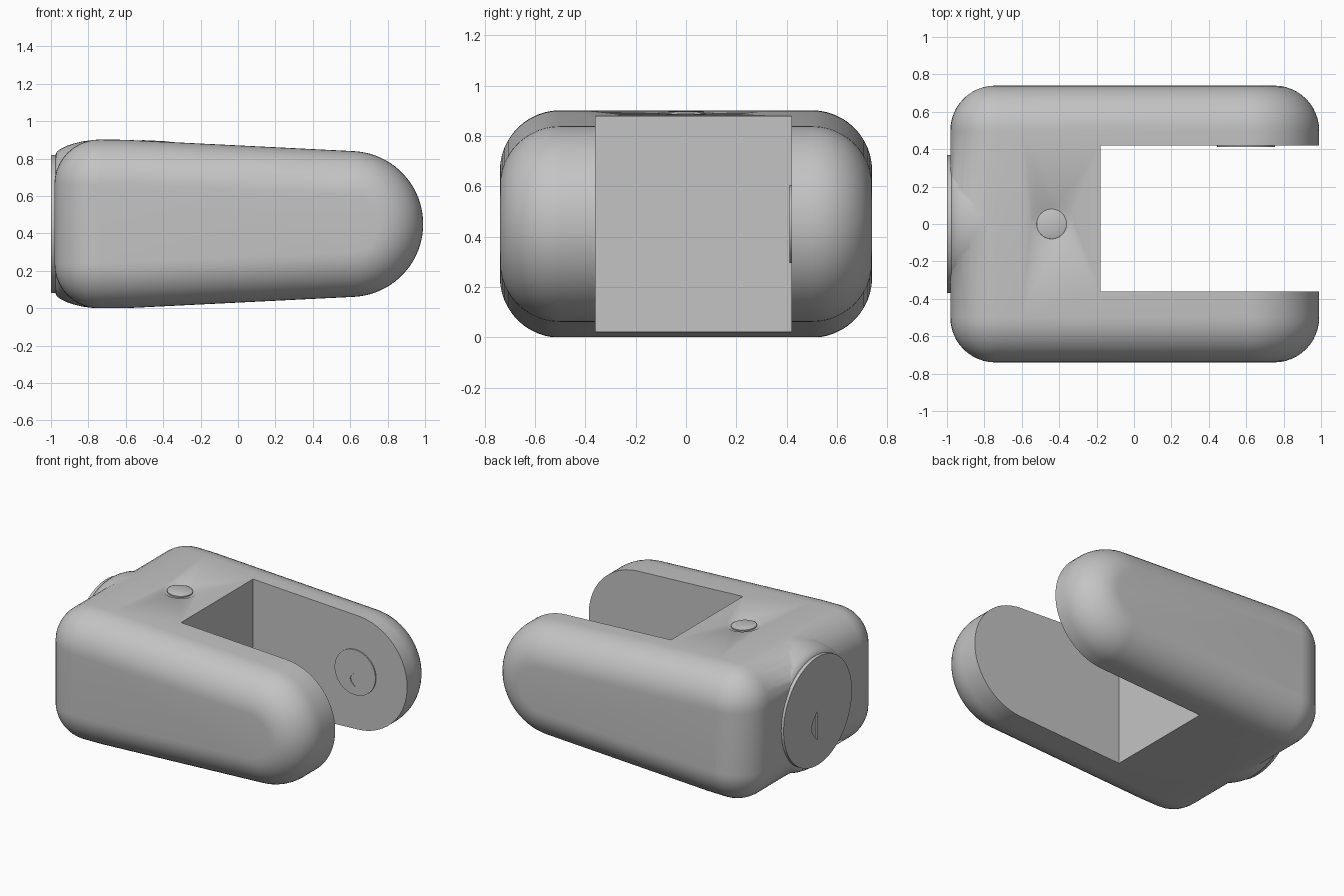
import bpy, bmesh, math
from mathutils import Matrix, Vector

if "Cube" in bpy.data.objects:
    bpy.data.objects.remove(bpy.data.objects["Cube"])

grey = bpy.data.materials.new("plain_grey")
grey.diffuse_color = (0.55, 0.55, 0.55, 1)
grey.use_nodes = True
grey.node_tree.nodes["Principled BSDF"].inputs["Base Color"].default_value = grey.diffuse_color
MID = 0.45  # height of the centre line


def finish(name, bm):
    bmesh.ops.recalc_face_normals(bm, faces=bm.faces)
    me = bpy.data.meshes.new(name)
    bm.to_mesh(me)
    bm.free()
    me.materials.append(grey)
    ob = bpy.data.objects.new(name, me)
    bpy.context.collection.objects.link(ob)
    return ob


def loft(name, rings):
    """Skin a list of equal closed rings and cap both ends."""
    bm = bmesh.new()
    vs = [[bm.verts.new(p) for p in r] for r in rings]
    for a, b in zip(vs, vs[1:]):
        for i in range(len(a)):
            j = (i + 1) % len(a)
            bm.faces.new((a[i], a[j], b[j], b[i]))
    bm.faces.new(vs[0])
    bm.faces.new(vs[-1])
    return finish(name, bm)


def turned(name, profile, axis, origin, seg=64):
    """Turn (distance, radius) pairs around an axis."""
    rot = Vector((0, 0, 1)).rotation_difference(Vector(axis)).to_matrix()
    rings = [[rot @ Vector((r * math.cos(2 * math.pi * k / seg),
                            r * math.sin(2 * math.pi * k / seg), h)) + Vector(origin)
              for k in range(seg)] for h, r in profile]
    return loft(name, rings)


def box(name, lo, hi):
    bm = bmesh.new()
    bmesh.ops.create_cube(bm, size=1)
    lo, hi = Vector(lo), Vector(hi)
    for v in bm.verts:
        v.co = Vector([lo[i] + (v.co[i] + 0.5) * (hi[i] - lo[i]) for i in range(3)])
    return finish(name, bm)


def boolean(ob, tool, op):
    m = ob.modifiers.new(op.lower(), "BOOLEAN")
    m.operation, m.object, m.solver = op, tool, "EXACT"
    select(ob)
    bpy.ops.object.modifier_apply(modifier=m.name)
    bpy.data.objects.remove(tool)


def select(ob):
    bpy.ops.object.select_all(action="DESELECT")
    ob.select_set(True)
    bpy.context.view_layer.objects.active = ob


def smooth(ob, angle=35):
    select(ob)
    bpy.ops.object.shade_smooth_by_angle(angle=math.radians(angle))


def side_outline(d, y):
    """Tapered side outline with a round nose, drawn in by d."""
    def arc(cx, cz, r, a0, a1, n):
        return [(cx + r * math.cos(math.radians(a0 + (a1 - a0) * i / n)),
                 cz + r * math.sin(math.radians(a0 + (a1 - a0) * i / n)))
                for i in range(n + 1)]
    pts = arc(0.60, MID, 0.39 - d, -87, 87, 40)
    pts += [(-0.60, 0.90 - d)]
    pts += arc(-0.74, 0.66, 0.242 - d, 90, 180, 10)
    pts += arc(-0.74, 0.24, 0.242 - d, 180, 270, 10)
    pts += [(-0.60, d)]
    return [(x, y, max(z, 0)) for x, z in pts]


# Main body: rounded on all its edges
R, STEPS = 0.24, 12
half = [(R * (1 - math.cos(t)), 0.50 + R * math.sin(t))
        for t in [math.pi / 2 * i / STEPS for i in range(STEPS + 1)]]
levels = [(d, -y) for d, y in reversed(half)] + half
body = loft("body", [side_outline(d, y) for d, y in levels])

# Rounded shoulder behind the end disc, merged into the body
shoulder = turned("shoulder", [(0.40, 0.30), (0.30, 0.448), (0.22, 0.448), (0.17, 0.442),
                               (0.12, 0.430), (0.08, 0.416), (0.05, 0.400),
                               (0.03, 0.385), (0.022, 0.366)], (1, 0, 0), (-1, 0, MID))
boolean(body, shoulder, "UNION")

# Open slot between the two arms
boolean(body, box("slot", (-0.18, -0.36, -0.5), (1.5, 0.42, 1.5)), "DIFFERENCE")

# Shallow pocket on top with a button in it
tilt = (0.05, 0, 1)
boolean(body, turned("pocket", [(-0.010, 0.095), (0.0, 0.112), (0.05, 0.112)],
                     tilt, (-0.44, 0, 0.893)), "DIFFERENCE")
smooth(body, 40)
button = turned("top_button", [(-0.03, 0.08), (-0.002, 0.08), (0.002, 0.072)],
                tilt, (-0.44, 0, 0.893))
smooth(button)


def half_lens(name, length, width, depth, place):
    """Half-moon notch: straight edge on one side, hanging down from the centre."""
    flat = [(width * math.sin(math.pi * i / 16), -length * i / 16) for i in range(17)]
    return loft(name, [[place(u, v, w) for u, v in flat] for w in (-depth, 0.05)])


# End disc with its notch
disc = turned("end_disc", [(0, 0.37), (0.06, 0.37)], (1, 0, 0), (-1, 0, MID), 96)
boolean(disc, half_lens("notch", 0.20, 0.065, 0.015,
                        lambda u, v, w: (-1 - w, u, MID + v)), "DIFFERENCE")
smooth(disc)

# Small disc on the inner wall of the rear arm, with the same notch
inner = turned("inner_disc", [(0, 0.155), (0.03, 0.155)], (0, 1, 0), (0.60, 0.412, MID))
boolean(inner, half_lens("notch", 0.10, 0.037, 0.006,
                         lambda u, v, w: (0.60 - u, 0.412 - w, MID + v)), "DIFFERENCE")
smooth(inner)
